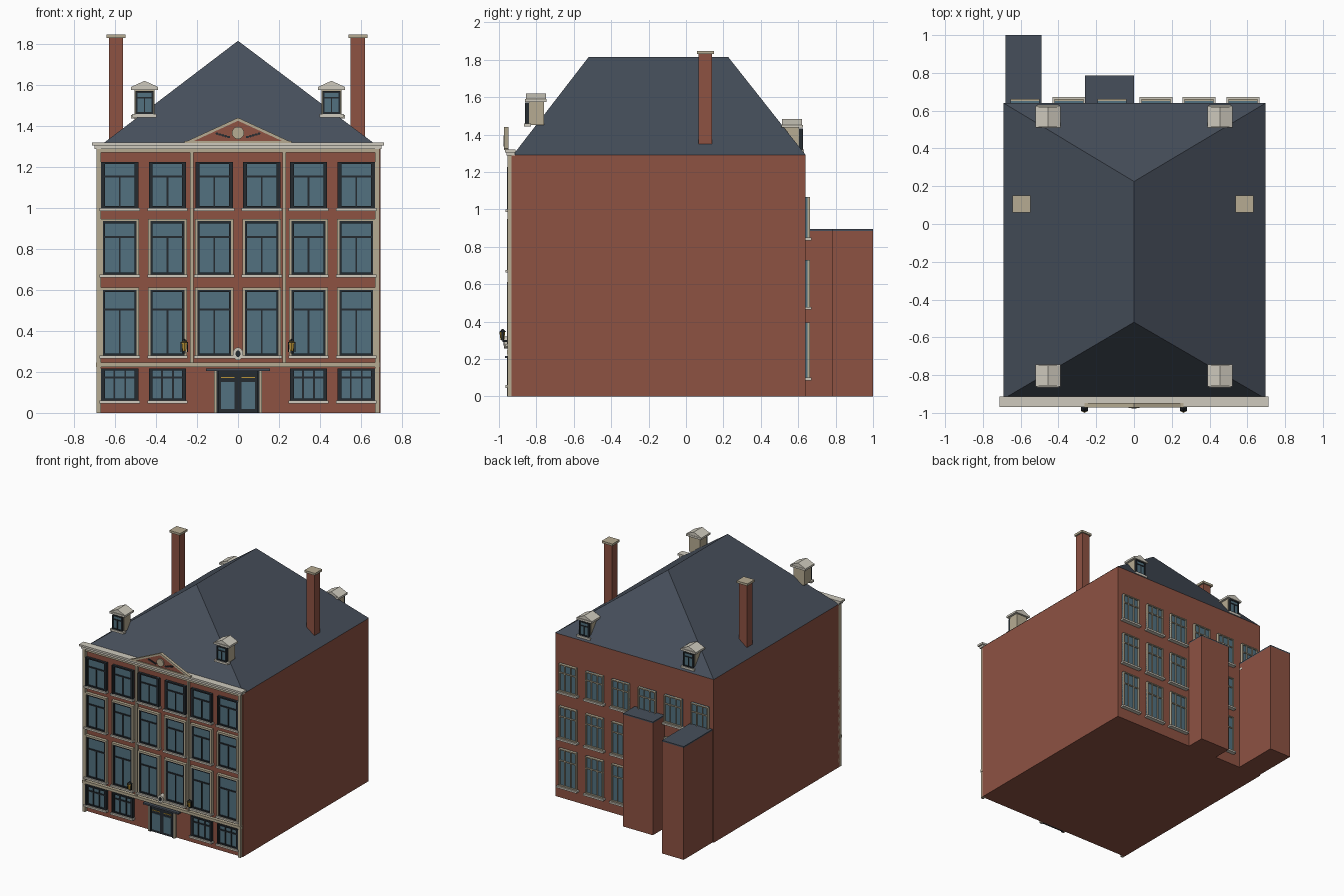
import bpy, bmesh, math
from mathutils import Matrix, Vector

if "Cube" in bpy.data.objects:
    bpy.data.objects.remove(bpy.data.objects["Cube"])

def mat(name, r, g, b):
    m = bpy.data.materials.new(name)
    m.diffuse_color = (r, g, b, 1)
    m.use_nodes = True
    m.node_tree.nodes["Principled BSDF"].inputs["Base Color"].default_value = m.diffuse_color
    return m

BRICK = mat("brick", .27, .085, .055)
SLATE = mat("slate", .062, .078, .105)
STONE = mat("sandstone", .47, .41, .29)
WHITE = mat("pale_stone", .62, .59, .51)
DARK = mat("dark_paint", .018, .024, .03)
GLASS = mat("glass", .085, .165, .215)
GOLD = mat("gold", .5, .3, .04)

parts = {}  # name -> (bmesh, material)

def part(name, material):
    return parts.setdefault(name, (bmesh.new(), material))[0]

def box(name, m, x0, x1, y0, y1, z0, z1):
    mtx = Matrix.Translation(((x0 + x1) / 2, (y0 + y1) / 2, (z0 + z1) / 2)) @ \
        Matrix.Diagonal((abs(x1 - x0), abs(y1 - y0), abs(z1 - z0), 1))
    bmesh.ops.create_cube(part(name, m), size=1, matrix=mtx)

def prism(name, m, profile, y0, y1):
    """Extrude an x-z outline along y."""
    bm = part(name, m)
    a = [bm.verts.new((x, y0, z)) for x, z in profile]
    b = [bm.verts.new((x, y1, z)) for x, z in profile]
    bm.faces.new(a)
    bm.faces.new(b[::-1])
    for i in range(len(a)):
        j = (i + 1) % len(a)
        bm.faces.new((a[i], b[i], b[j], a[j]))

def disc(name, m, x, z, rx, rz, y0, y1, n=20):
    prism(name, m, [(x + rx * math.cos(2 * math.pi * i / n), z + rz * math.sin(2 * math.pi * i / n))
                    for i in range(n)], y0, y1)

def ring(name, m, x0, x1, y0, y1, z0, z1, t):
    """Rectangular frame of bar width t."""
    box(name, m, x0, x0 + t, y0, y1, z0, z1)
    box(name, m, x1 - t, x1, y0, y1, z0, z1)
    box(name, m, x0 + t, x1 - t, y0, y1, z0, z0 + t)
    box(name, m, x0 + t, x1 - t, y0, y1, z1 - t, z1)

# Brick body and rear annexes
FRONT, BACK, EAVE = -.933, .64, 1.29
box("main_walls", BRICK, -.69, .695, FRONT, BACK, 0, EAVE)
for x0, x1, y1 in ((-.68, -.49, 1.0), (-.26, 0, .785)):
    box("rear_annex", BRICK, x0, x1, BACK - .01, y1, 0, .885)
    box("annex_roof", SLATE, x0, x1, BACK - .01, y1, .885, .895)

# Hipped roof
bm = part("hipped_roof", SLATE)
c = [bm.verts.new(p) for p in ((-.69, -.925, EAVE), (.697, -.925, EAVE), (.697, BACK, EAVE), (-.69, BACK, EAVE))]
r = [bm.verts.new(p) for p in ((0, -.52, 1.815), (0, .225, 1.815))]
for f in ((c[0], c[1], r[0]), (c[1], c[2], r[1], r[0]), (c[2], c[3], r[1]), (c[3], c[0], r[0], r[1]), c[::-1]):
    bm.faces.new(f)

# Chimneys
for x in (-.595, .585):
    box("chimney", BRICK, x - .035, x + .035, .068, .14, 1.3, 1.83)
    box("chimney_cap", STONE, x - .047, x + .047, .06, .15, 1.83, 1.847)

# Dormers: yf is the window plane, d points into the roof
def dormer(cx, yf, z, d):
    def Y(t):
        return yf + d * t
    box("dormer_body", STONE, cx - .048, cx + .048, Y(.02), Y(.1), z, z + .13)
    box("dormer_sill", WHITE, cx - .058, cx + .058, Y(-.006), Y(.03), z - .008, z + .008)
    box("dormer_glass", GLASS, cx - .035, cx + .035, Y(.005), Y(.02), z + .01, z + .12)
    ring("dormer_frame", DARK, cx - .043, cx + .043, Y(0), Y(.02), z + .008, z + .12, .009)
    box("dormer_frame", DARK, cx - .003, cx + .003, Y(0), Y(.02), z + .017, z + .085)
    box("dormer_frame", DARK, cx - .035, cx + .035, Y(0), Y(.02), z + .083, z + .09)
    box("dormer_cornice", WHITE, cx - .066, cx + .066, Y(0), Y(.115), z + .125, z + .14)
    prism("dormer_gable", WHITE, [(cx - .066, z + .14), (cx + .066, z + .14), (cx, z + .17)], Y(.005), Y(.112))

for cx in (-.456, .456):
    dormer(cx, -.86, 1.45, 1)
    dormer(cx, .625, 1.312, -1)

# Front stonework: corner strips, pilasters, string course, cornice
for s in (-1, 1):
    box("corner_strip", STONE, s * .69, s * .668, -.955, -.92, 0, 1.29)
    box("pilaster", STONE, s * .217, s * .234, -.95, FRONT, .245, 1.28)
box("string_course", STONE, -.693, .693, -.958, FRONT, .225, .247)
box("architrave", STONE, -.69, .69, -.95, FRONT, 1.27, 1.295)
box("cornice", WHITE, -.7, .7, -.96, -.915, 1.288, 1.305)
box("cornice", WHITE, -.712, .712, -.968, -.912, 1.305, 1.32)

# Pediment with rake mouldings, medallion and garland
prism("pediment_field", BRICK, [(-.24, 1.32), (.24, 1.32), (0, 1.43)], -.965, -.95)
for s in (-1, 1):
    prism("pediment_moulding", STONE, [(s * .262, 1.32), (0, 1.44), (0, 1.425), (s * .225, 1.322)], -.972, -.948)
    for i in range(5):
        disc("garland", DARK, s * (.046 + i * .014), 1.346 + i * .004, .008, .006, -.972, -.963, 8)
box("pediment_base", STONE, -.262, .262, -.972, -.948, 1.316, 1.326)
disc("pediment_medallion", STONE, 0, 1.366, .03, .03, -.975, -.96)

# Front windows
COLS = [s * x for s in (-1, 1) for x in (.116, .344, .577)]

def front_window(cx, z0, z1, surround, mullions, trans):
    w = .082
    box("front_glass", GLASS, cx - w, cx + w, -.943, FRONT, z0, z1)
    ring("front_sash", DARK, cx - w, cx + w, -.953, FRONT, z0, z1, .01)
    zt = z0 + (z1 - z0) * trans
    box("front_sash", DARK, cx - w, cx + w, -.95, FRONT, zt - .005, zt + .005)
    for m in mullions:
        box("front_sash", DARK, cx + m - .004, cx + m + .004, -.95, FRONT, z0, zt if len(mullions) == 1 else z1)
    if surround:
        ring("window_surround", STONE, cx - w - .012, cx + w + .012, -.957, FRONT, z0 - .012, z1 + .012, .012)
    else:
        for s in (-1, 1):
            box("window_jamb", DARK, cx + s * w, cx + s * (w + .009), -.957, FRONT, z0, z1)
    box("window_sill", WHITE, cx - w - .016, cx + w + .016, -.966, FRONT, z0 - .014, z0)

for cx in COLS:
    if abs(cx) > .2:
        front_window(cx, .06, .216, False, (-.027, .027), .72)
    front_window(cx, .28, .6, True, (0,), .7)
    front_window(cx, .675, .935, True, (0,), .7)
    front_window(cx, 1.0, 1.225, False, (0,), .68)

# Double entrance door with hood
box("door_hood", SLATE, -.155, .155, -.968, FRONT, .205, .217)
box("door_panel", DARK, -.1, .1, -.948, FRONT, 0, .205)
for s in (-1, 1):
    box("door_jamb", STONE, s * .104, s * .117, -.957, FRONT, 0, .205)
    box("door_frame", DARK, s * .094, s * .104, -.957, FRONT, 0, .205)
    box("door_glass", GLASS, s * .017, s * .083, -.953, -.945, .02, .15)
    box("door_gilding", GOLD, s * .017, s * .083, -.953, -.945, .17, .175)

# Oval plaque and wall lanterns
disc("oval_plaque", WHITE, 0, .288, .025, .031, -.972, FRONT)
disc("plaque_centre", DARK, 0, .288, .012, .016, -.976, -.97)
for x in (-.262, .262):
    bm = part("lantern_body", GOLD)
    bmesh.ops.create_cone(bm, cap_ends=True, segments=6, radius1=.01, radius2=.016, depth=.045,
                          matrix=Matrix.Translation((x, -.982, .325)))
    bm = part("lantern_cap", DARK)
    bmesh.ops.create_cone(bm, cap_ends=True, segments=6, radius1=.02, radius2=.003, depth=.018,
                          matrix=Matrix.Translation((x, -.98, .352)))
    box("lantern_bracket", DARK, x - .006, x + .006, -.982, FRONT, .29, .302)
    for s in (-1, 1):
        box("lantern_bars", DARK, x + s * .014, x + s * .018, -.986, -.976, .298, .345)

# Rear windows; the lower ones behind the annexes are left out
for cx in COLS:
    for z0, z1 in ((.1, .395), (.478, .73), (.848, 1.065)):
        if z0 < .8 and (cx < -.5 or -.2 < cx < 0):
            continue
        w = .076
        box("rear_glass", GLASS, cx - w, cx + w, BACK, .65, z0, z1)
        ring("rear_frame", STONE, cx - w, cx + w, BACK, .662, z0, z1, .008)
        zt = z0 + (z1 - z0) * .68
        box("rear_frame", STONE, cx - w, cx + w, BACK, .658, zt - .004, zt + .004)
        for m in (-.026, .026):
            box("rear_frame", STONE, cx + m - .003, cx + m + .003, BACK, .658, z0, z1)
        box("rear_sill", WHITE, cx - w - .012, cx + w + .012, BACK, .672, z0 - .014, z0)

# Turn every collected mesh into an object
for name, (bm, m) in parts.items():
    bmesh.ops.recalc_face_normals(bm, faces=bm.faces)
    me = bpy.data.meshes.new(name)
    bm.to_mesh(me)
    bm.free()
    me.materials.append(m)
    bpy.context.collection.objects.link(bpy.data.objects.new(name, me))
